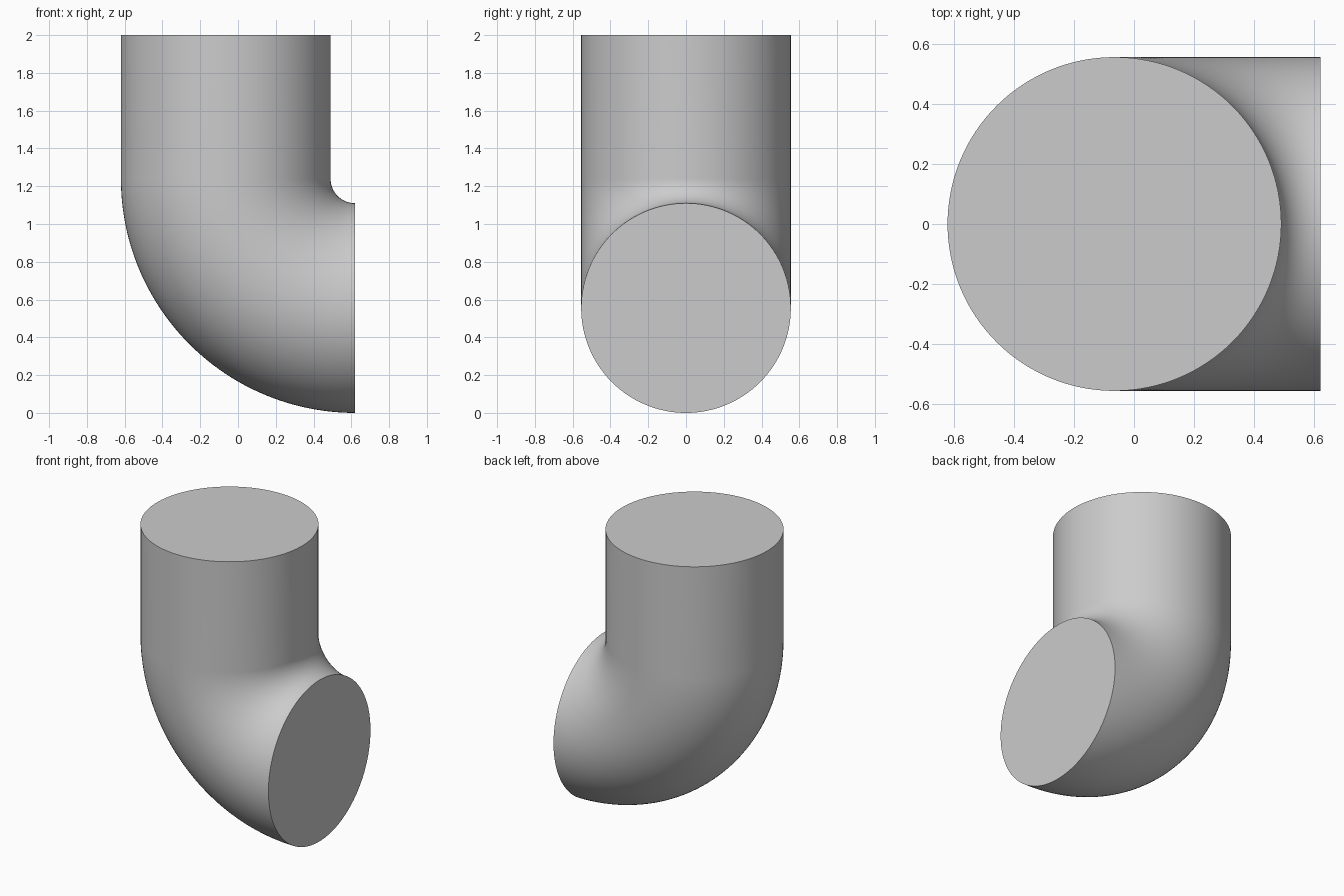
import bpy, bmesh, math
from mathutils import Vector

cube = bpy.data.objects.get("Cube")
if cube:
    bpy.data.objects.remove(cube, do_unlink=True)

PIPE_R = 0.555   # pipe radius
BEND_R = 0.685   # centreline radius of the bend
BEND_X = 0.62    # bend axis, also the open end plane
BEND_Z = 1.24
TOP_Z = 2.0
SIDES = 128
STEPS = 48

grey = bpy.data.materials.new("plain_grey")
grey.use_nodes = True
colour = (0.6, 0.6, 0.6, 1)
grey.diffuse_color = colour
grey.node_tree.nodes["Principled BSDF"].inputs["Base Color"].default_value = colour

bm = bmesh.new()


def ring(centre, outward):
    """Circle of vertices spanned by the outward direction and the y axis."""
    verts = []
    for i in range(SIDES):
        a = math.tau * i / SIDES
        offset = outward * math.cos(a) + Vector((0, 1, 0)) * math.sin(a)
        verts.append(bm.verts.new(centre + offset * PIPE_R))
    return verts


# Straight upper end, then the quarter bend
axis = Vector((BEND_X, 0, BEND_Z))
rings = [ring(Vector((BEND_X - BEND_R, 0, TOP_Z)), Vector((-1, 0, 0)))]
for s in range(STEPS + 1):
    t = math.pi / 2 * s / STEPS
    out = Vector((-math.cos(t), 0, -math.sin(t)))
    rings.append(ring(axis + out * BEND_R, out))

# Pipe wall
for a, b in zip(rings, rings[1:]):
    for i in range(SIDES):
        j = (i + 1) % SIDES
        bm.faces.new((a[i], a[j], b[j], b[i]))

# Flat end caps
bm.faces.new(rings[0])
bm.faces.new(rings[-1])
bmesh.ops.recalc_face_normals(bm, faces=bm.faces)

mesh = bpy.data.meshes.new("pipe_elbow")
bm.to_mesh(mesh)
bm.free()
mesh.materials.append(grey)
elbow = bpy.data.objects.new("pipe_elbow", mesh)
bpy.context.collection.objects.link(elbow)

# Smooth wall with sharp cap rims
bpy.context.view_layer.objects.active = elbow
elbow.select_set(True)
bpy.ops.object.shade_smooth_by_angle(angle=math.radians(30))
